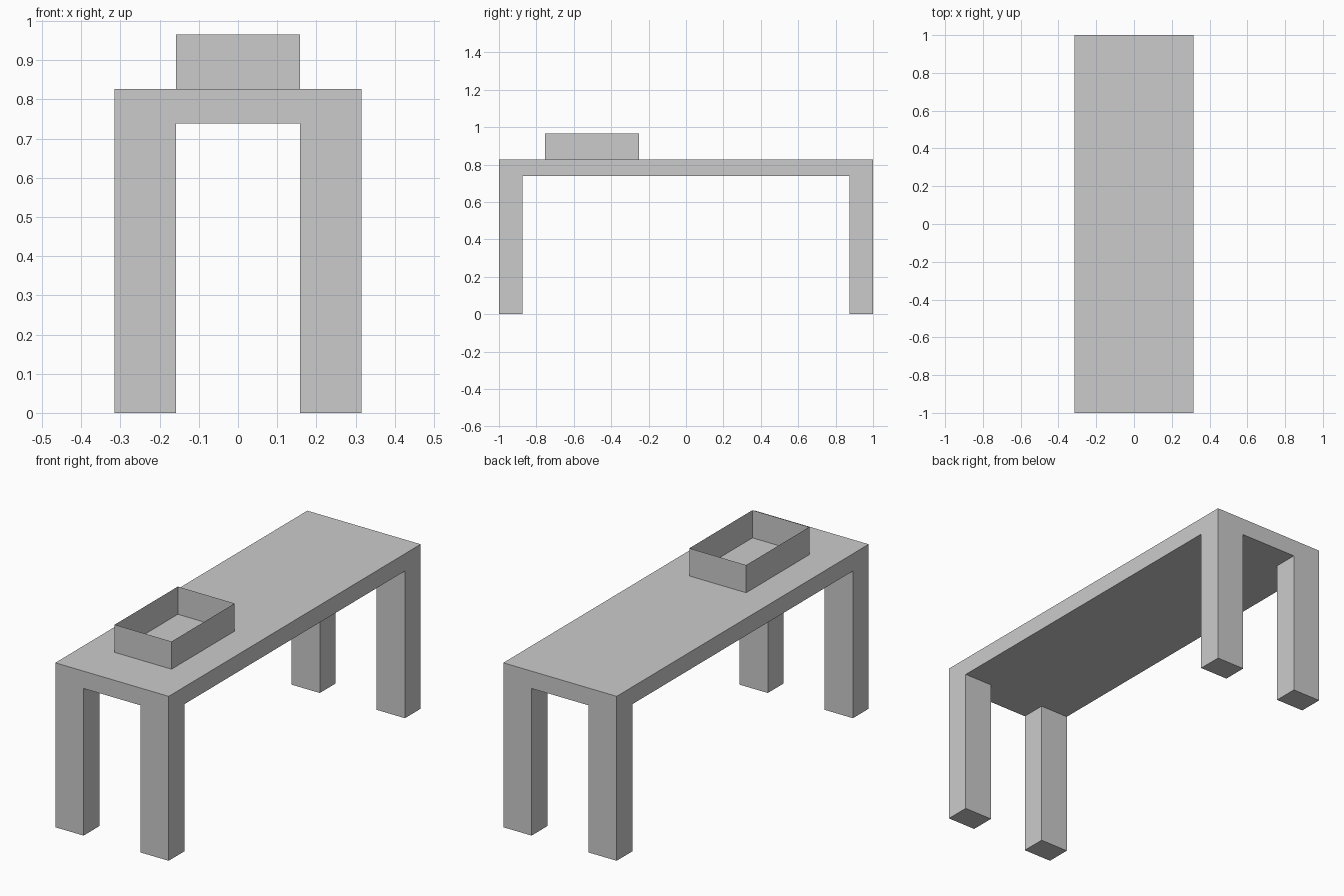
import bpy
import bmesh
from mathutils import Matrix, Vector

if "Cube" in bpy.data.objects:
    bpy.data.objects.remove(bpy.data.objects["Cube"])

HALF_W, HALF_L = 0.315, 1.0
TOP_Z, UNDER_Z = 0.826, 0.739
LEG_X, LEG_Y = 0.158, 0.875      # inner faces of the legs


def box(bm, lo, hi):
    lo, hi = Vector(lo), Vector(hi)
    size = hi - lo
    m = Matrix.Translation((lo + hi) / 2) @ Matrix.Diagonal((*size, 1))
    bmesh.ops.create_cube(bm, size=1, matrix=m)


def finish(bm, name):
    mesh = bpy.data.meshes.new(name)
    bm.to_mesh(mesh)
    bm.free()
    obj = bpy.data.objects.new(name, mesh)
    bpy.context.collection.objects.link(obj)
    return obj


# Table: slab cut into a 3x3 grid, corner faces extruded down as legs
bm = bmesh.new()
box(bm, (-HALF_W, -HALF_L, UNDER_Z), (HALF_W, HALF_L, TOP_Z))
for axis, pos in (((1, 0, 0), LEG_X), ((0, 1, 0), LEG_Y)):
    for s in (-1, 1):
        bmesh.ops.bisect_plane(bm, geom=bm.verts[:] + bm.edges[:] + bm.faces[:],
                               plane_co=Vector(axis) * pos * s, plane_no=axis)
bm.normal_update()
corners = []
for f in bm.faces:
    c = f.calc_center_median()
    if f.normal.z < -0.9 and abs(c.x) > LEG_X and abs(c.y) > LEG_Y:
        corners.append(f)
feet = bmesh.ops.extrude_discrete_faces(bm, faces=corners)["faces"]
for v in {v for f in feet for v in f.verts}:
    v.co.z = 0
bmesh.ops.recalc_face_normals(bm, faces=bm.faces[:])
finish(bm, "table")

# Tray rim: four thin upright walls, open above, standing on the table top
bm = bmesh.new()
box(bm, (-0.158, -0.753, TOP_Z), (0.158, -0.252, 0.965))
bm.normal_update()
caps = [f for f in bm.faces if abs(f.normal.z) > 0.9]
bmesh.ops.delete(bm, geom=caps, context='FACES_ONLY')
finish(bm, "tray_rim")
